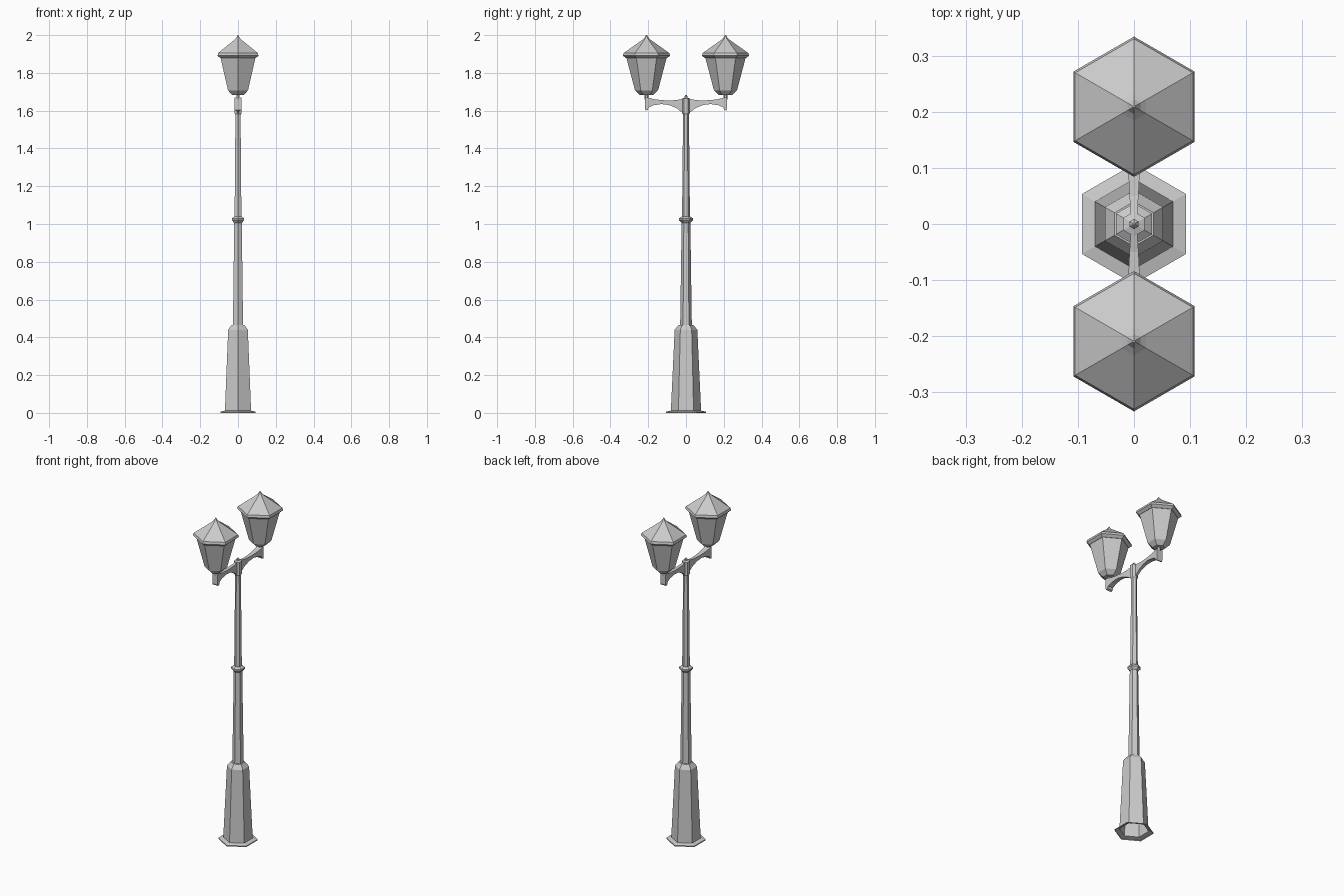
import bpy, bmesh
from math import cos, sin, pi

if "Cube" in bpy.data.objects:
    bpy.data.objects.remove(bpy.data.objects["Cube"])


def finish(bm, name):
    me = bpy.data.meshes.new(name)
    bm.to_mesh(me)
    bm.free()
    ob = bpy.data.objects.new(name, me)
    bpy.context.collection.objects.link(ob)
    return ob


def hex_lathe(name, profile, y=0.0, cap_bottom=True, cap_top=True):
    """Stack of hexagons (radius, z), corners pointing along y."""
    bm = bmesh.new()
    rings = []
    for r, z in profile:
        rings.append([bm.verts.new((r * cos(pi / 2 + i * pi / 3),
                                    y + r * sin(pi / 2 + i * pi / 3), z))
                      for i in range(6)])
    for a, b in zip(rings, rings[1:]):
        for i in range(6):
            j = (i + 1) % 6
            bm.faces.new((a[i], a[j], b[j], b[i]))
    if cap_bottom:
        bm.faces.new(rings[0][::-1])
    if cap_top:
        bm.faces.new(rings[-1])
    return finish(bm, name)


def bracket(name, side):
    """Arched arm: stations of (y, bottom z, top z, half width)."""
    stations = [(0.0, 1.585, 1.662, 0.006), (0.02, 1.59, 1.662, 0.006),
                (0.05, 1.613, 1.656, 0.008), (0.09, 1.63, 1.654, 0.010),
                (0.13, 1.635, 1.656, 0.013), (0.17, 1.629, 1.661, 0.015),
                (0.197, 1.618, 1.668, 0.017), (0.202, 1.605, 1.669, 0.018),
                (0.213, 1.60, 1.67, 0.018), (0.217, 1.61, 1.67, 0.018)]
    bm = bmesh.new()
    rings = [[bm.verts.new((x, side * y, z)) for x, z in
              ((-w, lo), (w, lo), (w, hi), (-w, hi))]
             for y, lo, hi, w in stations]
    for a, b in zip(rings, rings[1:]):
        for i in range(4):
            j = (i + 1) % 4
            bm.faces.new((a[i], a[j], b[j], b[i]))
    bm.faces.new(rings[0])
    bm.faces.new(rings[-1])
    bmesh.ops.recalc_face_normals(bm, faces=bm.faces)
    return finish(bm, name)


# Pedestal with flared foot, open underneath
hex_lathe("pedestal", [(0.107, 0), (0.107, 0.006), (0.08, 0.012),
                       (0.06, 0.44), (0.04, 0.465), (0.031, 0.465)],
          cap_bottom=False, cap_top=False)

# Lower shaft, collar and upper shaft
hex_lathe("lower_shaft", [(0.031, 0.455), (0.023, 1.01)])
hex_lathe("collar", [(0.023, 1.005), (0.037, 1.02), (0.037, 1.03),
                     (0.022, 1.04)])
hex_lathe("upper_shaft", [(0.021, 1.03), (0.0155, 1.59)])

# Hub with finial where the arms meet
hex_lathe("hub", [(0.015, 1.578), (0.022, 1.588), (0.022, 1.664),
                  (0.009, 1.668), (0.009, 1.676), (0.002, 1.684)])

# Both arms and lanterns
for side, label in ((-1, "front"), (1, "back")):
    y = side * 0.209
    bracket(label + "_arm", side)
    hex_lathe(label + "_lantern_stem", [(0.01, 1.66), (0.01, 1.69)], y)
    hex_lathe(label + "_lantern_body",
              [(0.034, 1.682), (0.061, 1.707), (0.108, 1.885)], y)
    hex_lathe(label + "_lantern_roof",
              [(0.108, 1.878), (0.125, 1.891), (0.121, 1.905),
               (0.025, 1.973), (0.013, 1.983), (0.002, 2.0)], y)
